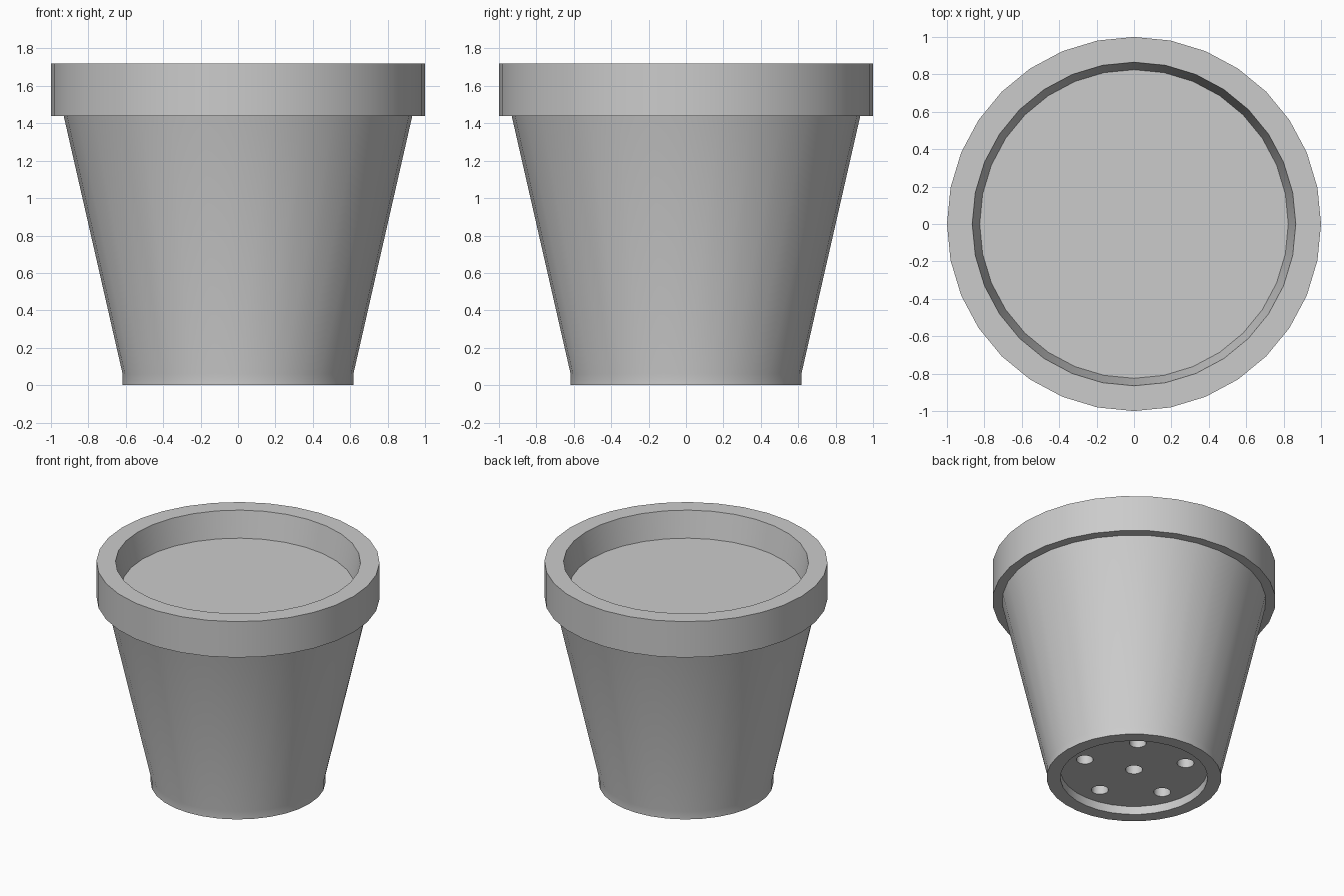
import bpy, bmesh
from math import cos, sin, tau, radians
from mathutils import Vector, Matrix

if "Cube" in bpy.data.objects:
    bpy.data.objects.remove(bpy.data.objects["Cube"])

SIDES = 32

grey = bpy.data.materials.new("plain_grey")
grey.use_nodes = True
colour = (0.6, 0.6, 0.6, 1)
grey.diffuse_color = colour
grey.node_tree.nodes["Principled BSDF"].inputs["Base Color"].default_value = colour


def finish(name, bm):
    """Turn a bmesh into a named object."""
    bmesh.ops.recalc_face_normals(bm, faces=bm.faces[:])
    mesh = bpy.data.meshes.new(name)
    bm.to_mesh(mesh)
    bm.free()
    mesh.materials.append(grey)
    obj = bpy.data.objects.new(name, mesh)
    bpy.context.collection.objects.link(obj)
    return obj


def lathe(name, profile):
    """Spin a (radius, height) profile around the z axis."""
    bm = bmesh.new()
    verts = [bm.verts.new((r, 0, z)) for r, z in profile]
    edges = [bm.edges.new(pair) for pair in zip(verts, verts[1:])]
    bmesh.ops.spin(bm, geom=verts + edges, cent=(0, 0, 0), axis=(0, 0, 1),
                   angle=tau, steps=SIDES)
    bmesh.ops.remove_doubles(bm, verts=bm.verts[:], dist=0.0005)
    return finish(name, bm)


def shade(obj):
    bpy.ops.object.select_all(action="DESELECT")
    obj.select_set(True)
    bpy.context.view_layer.objects.active = obj
    bpy.ops.object.shade_smooth_by_angle(angle=radians(30))


# Pot: recessed foot, tapered wall, collar, hollow inside
pot = lathe("pot", [
    (0, 0.065), (0.52, 0.065), (0.52, 0), (0.617, 0), (0.617, 0.06),
    (0.932, 1.44), (1, 1.44), (1, 1.72), (0.865, 1.72),
    (0.825, 1.52), (0.55, 0.16), (0, 0.16)])

# Drainage holes: one in the centre and a ring of five
centres = [Vector((0, 0, 0.1))]
for i in range(5):
    a = radians(54) + tau * i / 5
    centres.append(Vector((0.375 * cos(a), 0.375 * sin(a), 0.1)))
bm = bmesh.new()
for c in centres:
    bmesh.ops.create_cone(bm, cap_ends=True, segments=24, radius1=0.06,
                          radius2=0.06, depth=0.3, matrix=Matrix.Translation(c))
cutter = finish("hole_cutter", bm)
cutter.hide_render = True

cut = pot.modifiers.new("drainage_holes", "BOOLEAN")
cut.operation = "DIFFERENCE"
cut.solver = "EXACT"
cut.object = cutter
bpy.context.view_layer.objects.active = pot
pot.select_set(True)
bpy.ops.object.modifier_apply(modifier=cut.name)
bpy.data.objects.remove(cutter)
shade(pot)

# Soil filling the upper part of the pot
soil = lathe("soil", [(0, 1.4), (0.803, 1.4), (0.827, 1.52), (0, 1.52)])
shade(soil)
